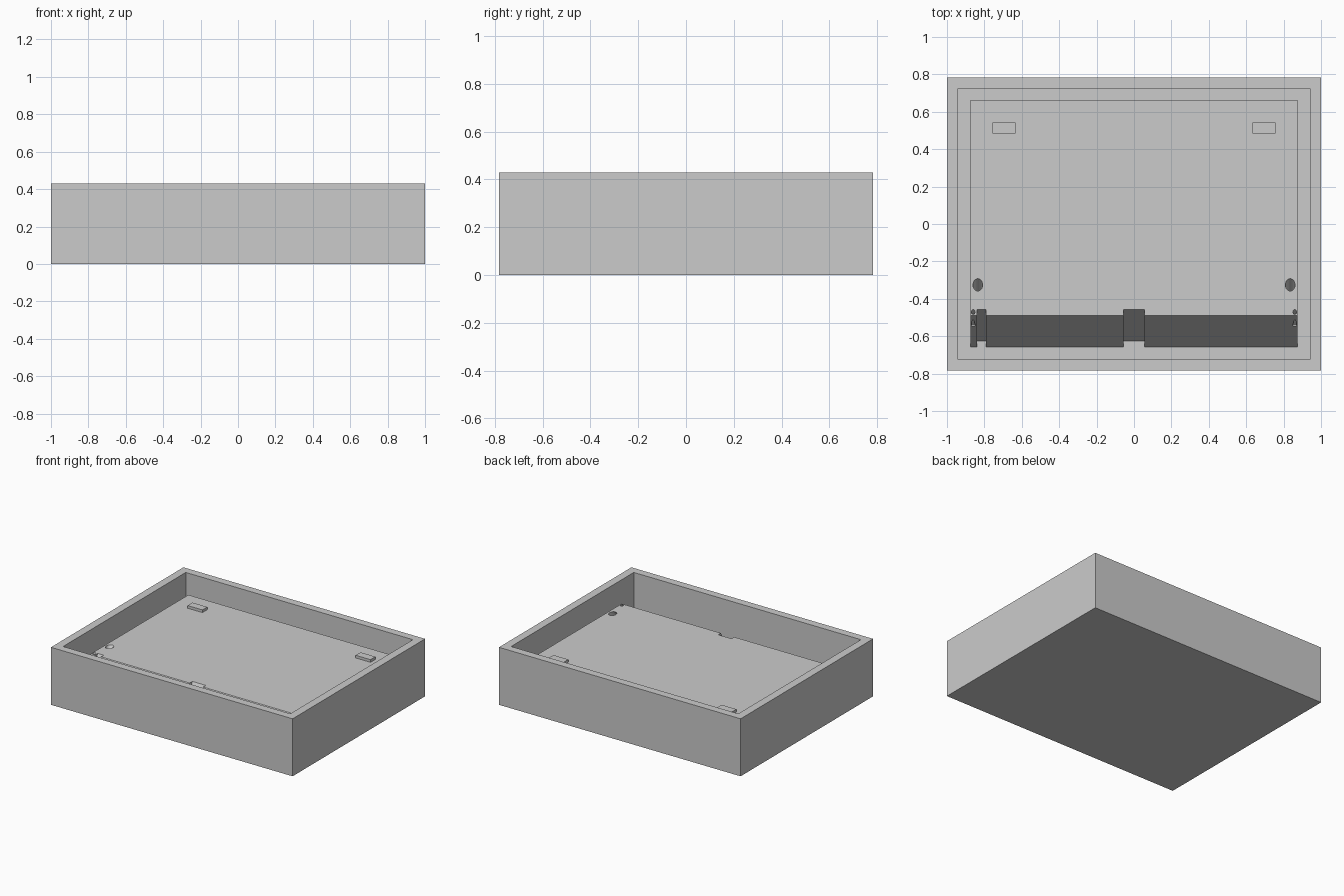
import bpy
import bmesh
import math
from mathutils import Matrix, Vector

cube = bpy.data.objects.get("Cube")
if cube:
    bpy.data.objects.remove(cube, do_unlink=True)

# Main sizes
HALF_X, HALF_Y, HEIGHT = 1.0, 0.783, 0.43
INNER_X, INNER_Y = 0.94, 0.725
BASE, DECK = 0.02, 0.303
BLOCK_X, BLOCK_BACK = 0.875, 0.663
RAMP_TOP, RAMP_FOOT = -0.49, -0.657

grey = bpy.data.materials.new("light_grey")
grey.use_nodes = True
grey.diffuse_color = (0.6, 0.6, 0.6, 1)
grey.node_tree.nodes["Principled BSDF"].inputs["Base Color"].default_value = (0.6, 0.6, 0.6, 1)


def finish(name, bm):
    bmesh.ops.recalc_face_normals(bm, faces=bm.faces)
    mesh = bpy.data.meshes.new(name)
    bm.to_mesh(mesh)
    bm.free()
    mesh.materials.append(grey)
    obj = bpy.data.objects.new(name, mesh)
    bpy.context.collection.objects.link(obj)
    return obj


def prism(name, profile, x0, x1):
    """Extrude a (y, z) profile from x0 to x1."""
    bm = bmesh.new()
    face = bm.faces.new([bm.verts.new((x0, y, z)) for y, z in profile])
    new = bmesh.ops.extrude_face_region(bm, geom=[face])["geom"]
    bmesh.ops.translate(bm, vec=(x1 - x0, 0, 0),
                        verts=[v for v in new if isinstance(v, bmesh.types.BMVert)])
    return finish(name, bm)


def box(name, x0, x1, y0, y1, z0, z1):
    return prism(name, [(y0, z0), (y1, z0), (y1, z1), (y0, z1)], x0, x1)


def slanted_rod(name, x, y, radius):
    """Rod leaning back, centred where it meets the deck."""
    bm = bmesh.new()
    bmesh.ops.create_cone(bm, cap_ends=True, segments=24, radius1=radius,
                          radius2=radius, depth=0.24)
    turn = Matrix.Rotation(math.radians(-38), 4, "X")
    bmesh.ops.transform(bm, verts=bm.verts,
                        matrix=Matrix.Translation(Vector((x, y, DECK))) @ turn)
    return finish(name, bm)


def cut(obj, cutters):
    for cutter in cutters:
        mod = obj.modifiers.new("cut", "BOOLEAN")
        mod.operation = "DIFFERENCE"
        mod.solver = "EXACT"
        mod.object = cutter
    bpy.context.view_layer.update()
    graph = bpy.context.evaluated_depsgraph_get()
    result = bpy.data.meshes.new_from_object(obj.evaluated_get(graph))
    obj.modifiers.clear()
    obj.data = result
    for cutter in cutters:
        bpy.data.objects.remove(cutter, do_unlink=True)


# Open tray: inset the top of a box, then push it down
bm = bmesh.new()
bmesh.ops.create_cube(bm, size=1)
for v in bm.verts:
    v.co = (v.co.x * 2 * HALF_X, v.co.y * 2 * HALF_Y, (v.co.z + 0.5) * HEIGHT)
top = max(bm.faces, key=lambda f: f.calc_center_median().z)
bmesh.ops.inset_individual(bm, faces=[top], thickness=HALF_X - INNER_X)
for v in top.verts:
    v.co.x = math.copysign(INNER_X, v.co.x)
    v.co.y = math.copysign(INNER_Y, v.co.y)
new = bmesh.ops.extrude_face_region(bm, geom=[top])["geom"]
bmesh.ops.translate(bm, vec=(0, 0, BASE - HEIGHT),
                    verts=[v for v in new if isinstance(v, bmesh.types.BMVert)])
if top.is_valid:
    bmesh.ops.delete(bm, geom=[top], context="FACES_ONLY")
finish("outer_tray", bm)

# Inner block with a steep ramp along the front
slope = (RAMP_TOP - RAMP_FOOT) / (DECK - BASE)
low = BASE - 0.01
block = prism("inner_block", [
    (RAMP_FOOT - 0.01 * slope, low), (BLOCK_BACK, low),
    (BLOCK_BACK, DECK), (RAMP_TOP, DECK)], -BLOCK_X, BLOCK_X)

# Notches in the ramp and slanted holes in the deck
cutters = []
for x0, x1 in ((-0.84, -0.79), (-0.057, 0.055)):
    back = RAMP_TOP + 0.032
    foot = back - slope * (DECK + 0.05)
    cutters.append(prism("notch_cutter", [
        (-0.9, -0.05), (foot, -0.05),
        (back + 0.05 * slope, DECK + 0.05), (-0.9, DECK + 0.05)], x0, x1))
for side in (-1, 1):
    cutters.append(slanted_rod("hole_cutter", side * 0.835, -0.325, 0.026))
    cutters.append(slanted_rod("small_hole_cutter", side * 0.86, -0.47, 0.01))
cut(block, cutters)

# Raised pads near the back
for name, side in (("right_pad", -1), ("left_pad", 1)):
    xs = sorted((side * 0.634, side * 0.757))
    box(name, xs[0], xs[1], 0.485, 0.543, DECK - 0.01, DECK + 0.02)
